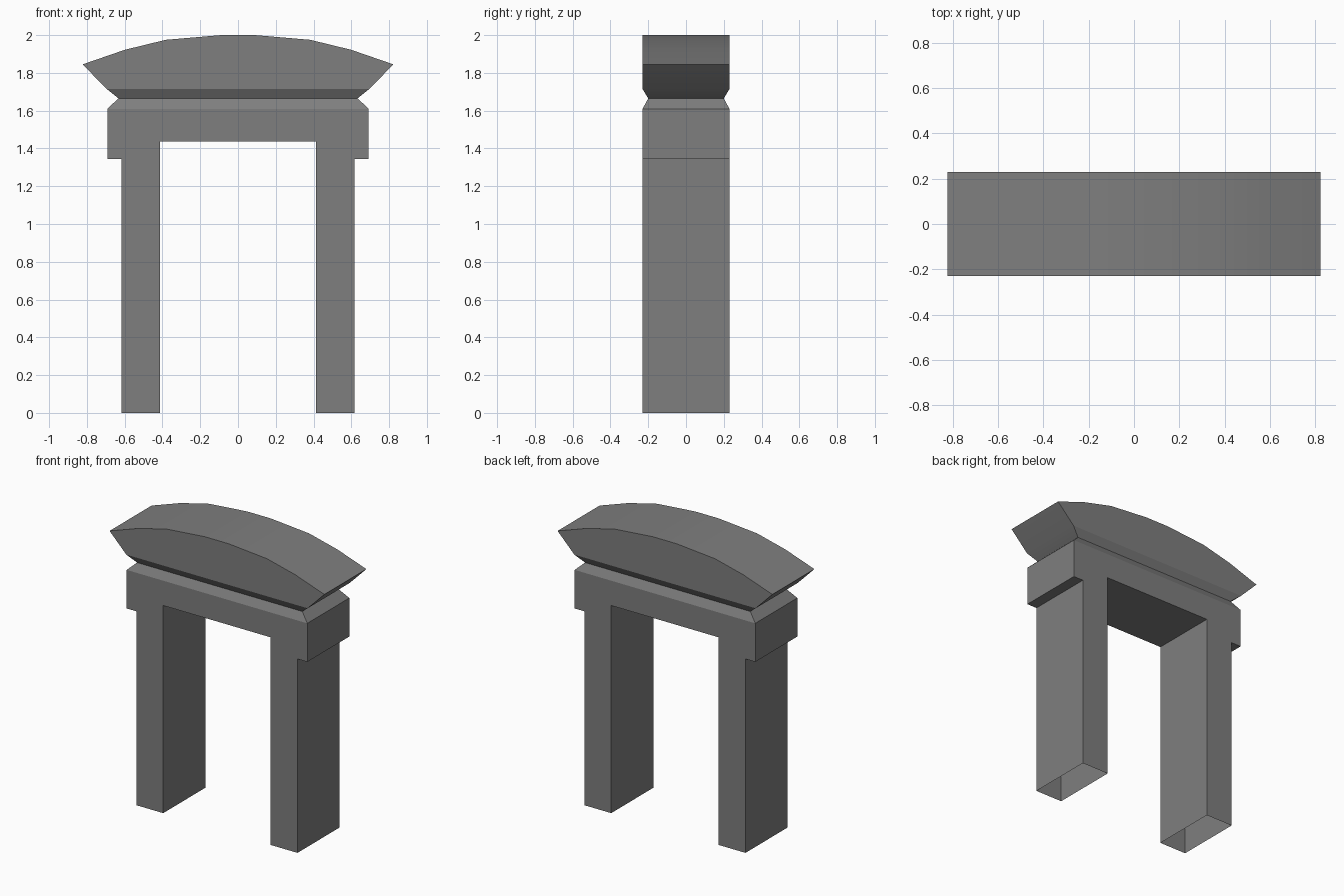
import bpy, bmesh, math

if "Cube" in bpy.data.objects:
    bpy.data.objects.remove(bpy.data.objects["Cube"])

HALF_DEPTH = 0.23
NECK = (0.633, 0.20, 1.665)   # half width, half depth, height of the waist

stone = bpy.data.materials.new("dark_stone")
stone.diffuse_color = (0.21, 0.21, 0.21, 1)
stone.use_nodes = True
stone.node_tree.nodes["Principled BSDF"].inputs["Base Color"].default_value = stone.diffuse_color


def mirrored(half):
    """Full outline from its left half (x, z), listed left to right."""
    return half + [(-x, z) for x, z in reversed(half)]


def make_part(name, half_outline, base_edge_z, open_z):
    """Extrude the outline through y, leave edges at open_z open,
    and chamfer the shell from base_edge_z in to the waist."""
    pts = mirrored(half_outline)
    bm = bmesh.new()
    front = [bm.verts.new((x, -HALF_DEPTH, z)) for x, z in pts]
    back = [bm.verts.new((x, HALF_DEPTH, z)) for x, z in pts]
    bm.faces.new(front)
    bm.faces.new(back[::-1])
    for i in range(len(pts)):
        j = (i + 1) % len(pts)
        if pts[i][1] == pts[j][1] and pts[i][1] in open_z:
            continue
        bm.faces.new((front[j], front[i], back[i], back[j]))

    # chamfer ring to the waist
    w, d, h = NECK
    left = pts.index(min(p for p in pts if p[1] == base_edge_z))
    right = pts.index(max(p for p in pts if p[1] == base_edge_z))
    rim = [front[left], front[right], back[right], back[left]]
    waist = [bm.verts.new((x, y, h)) for x, y in ((-w, -d), (w, -d), (w, d), (-w, d))]
    for i in range(4):
        j = (i + 1) % 4
        bm.faces.new((rim[i], rim[j], waist[j], waist[i]))

    bmesh.ops.recalc_face_normals(bm, faces=bm.faces)
    mesh = bpy.data.meshes.new(name)
    bm.to_mesh(mesh)
    bm.free()
    mesh.materials.append(stone)
    obj = bpy.data.objects.new(name, mesh)
    bpy.context.collection.objects.link(obj)
    return obj


# Two hollow legs and lintel: left half from the inner top corner,
# around the leg, up to the lintel's top corner
make_part("legs_and_lintel",
          [(-0.412, 1.438), (-0.412, 0), (-0.617, 0), (-0.617, 1.343),
           (-0.692, 1.343), (-0.692, 1.61)],
          1.61, (0, 1.61))

# Arched roof with flared ends, open where it meets the waist
roof = make_part("arched_roof",
                 [(-0.695, 1.715), (-0.823, 1.845), (-0.60, 1.922),
                  (-0.383, 1.975), (-0.09, 2.0)],
                 1.715, (1.715,))

# The arch and the flared ends are softly shaded, other edges stay crisp
bpy.context.view_layer.objects.active = roof
roof.select_set(True)
bpy.ops.object.shade_smooth_by_angle(angle=math.radians(20))
